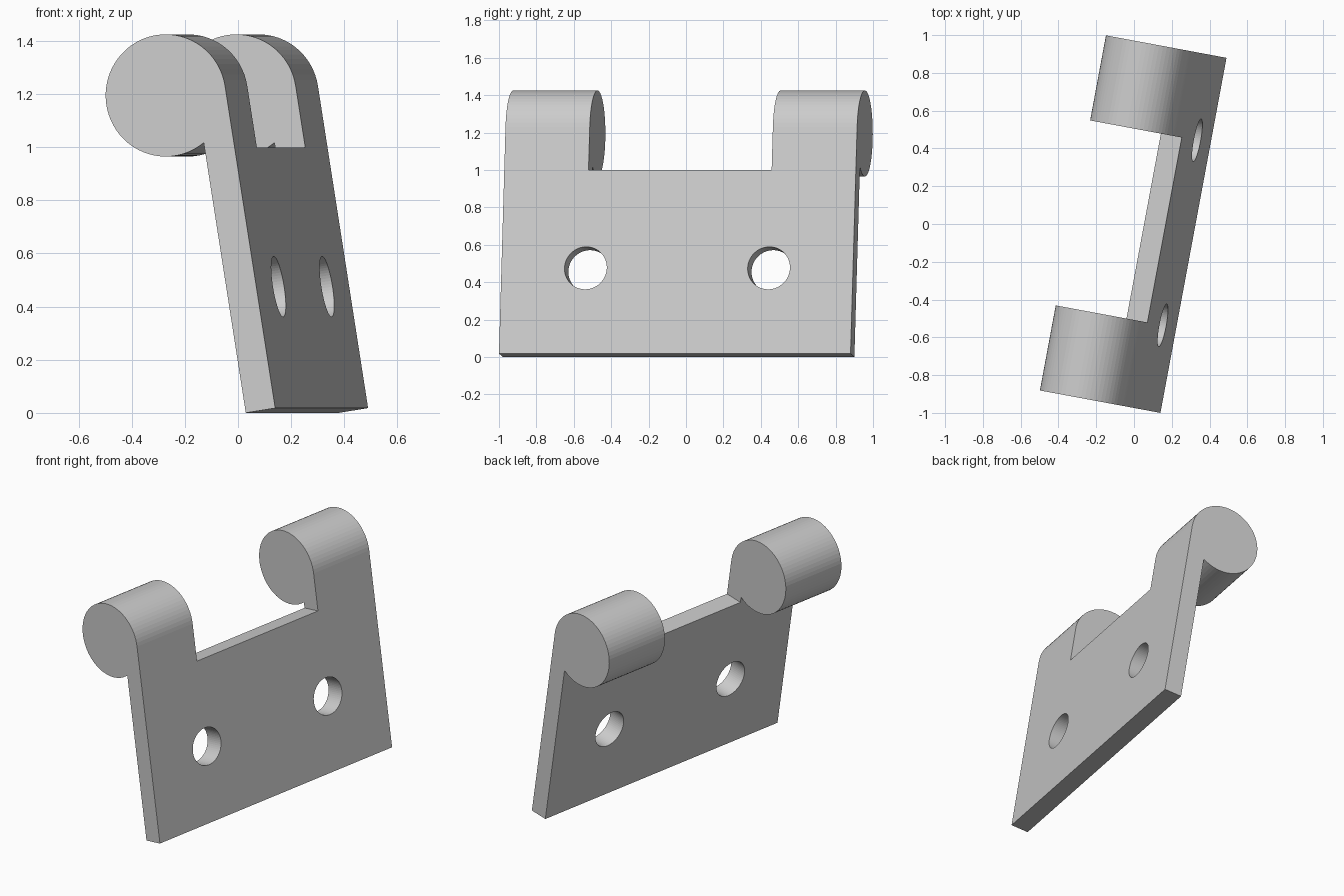
import bpy, bmesh, math
from mathutils import Matrix, Vector

if "Cube" in bpy.data.objects:
    bpy.data.objects.remove(bpy.data.objects["Cube"])

# Leaf dimensions (local axes: x = out of face, y = along hinge, z = up the leaf)
LENGTH, THICK = 1.912, 0.114
R, PIN_Z = 0.23, 1.228          # knuckle radius and axis height
NOTCH = (0.458, 1.454, 0.994)   # start, end, floor
HOLE_Z, HOLE_R = 0.463, 0.115

# Placement: turned about z, leaning back
yaw, lean = math.radians(-10.54), math.radians(-9.0)
place = (Matrix.Translation((0.14, -1.0, 0.018))
         @ Matrix.Rotation(yaw, 4, 'Z') @ Matrix.Rotation(lean, 4, 'Y'))

grey = bpy.data.materials.new("light grey metal")
grey.diffuse_color = (0.6, 0.6, 0.6, 1)
grey.use_nodes = True
grey.node_tree.nodes["Principled BSDF"].inputs["Base Color"].default_value = grey.diffuse_color


def make(name, bm):
    bmesh.ops.recalc_face_normals(bm, faces=bm.faces)
    me = bpy.data.meshes.new(name)
    bm.to_mesh(me)
    bm.free()
    me.materials.append(grey)
    ob = bpy.data.objects.new(name, me)
    bpy.context.collection.objects.link(ob)
    ob.matrix_world = place
    return ob


# Leaf with rolled barrel: side profile extruded along the hinge
half_chord = math.sqrt(R**2 - (R - THICK)**2)
end = 2 * math.pi - math.atan2(half_chord, R - THICK)
N = 54
profile = [(-THICK, 0), (0, 0)]
profile += [(-R + R * math.cos(end * i / N), PIN_Z + R * math.sin(end * i / N))
            for i in range(N + 1)]
bm = bmesh.new()
face = bm.faces.new([bm.verts.new((x, 0, z)) for x, z in profile])
ext = bmesh.ops.extrude_face_region(bm, geom=[face])
bmesh.ops.translate(bm, vec=(0, LENGTH, 0),
                    verts=[v for v in ext["geom"] if isinstance(v, bmesh.types.BMVert)])
leaf = make("hinge_leaf", bm)

cutters = []

# Gap between the two knuckles
a, b, floor = NOTCH
bm = bmesh.new()
bmesh.ops.create_cube(bm, size=1, matrix=Matrix.Translation((0, (a + b) / 2, floor + 0.5))
                      @ Matrix.Diagonal((2, b - a, 1, 1)))
cutters.append(make("gap_cutter", bm))

# Screw holes
for y in (a, b):
    bm = bmesh.new()
    bmesh.ops.create_cone(bm, cap_ends=True, segments=64, radius1=HOLE_R, radius2=HOLE_R,
                          depth=1, matrix=Matrix.Translation((0, y, HOLE_Z))
                          @ Matrix.Rotation(math.pi / 2, 4, 'Y'))
    cutters.append(make("screw_hole_cutter", bm))

bpy.context.view_layer.objects.active = leaf
leaf.select_set(True)
for c in cutters:
    mod = leaf.modifiers.new("cut", 'BOOLEAN')
    mod.operation, mod.solver, mod.object = 'DIFFERENCE', 'EXACT', c
    c.hide_render = True
    bpy.context.view_layer.update()
    bpy.ops.object.modifier_apply(modifier=mod.name)
for c in cutters:
    bpy.data.objects.remove(c, do_unlink=True)
